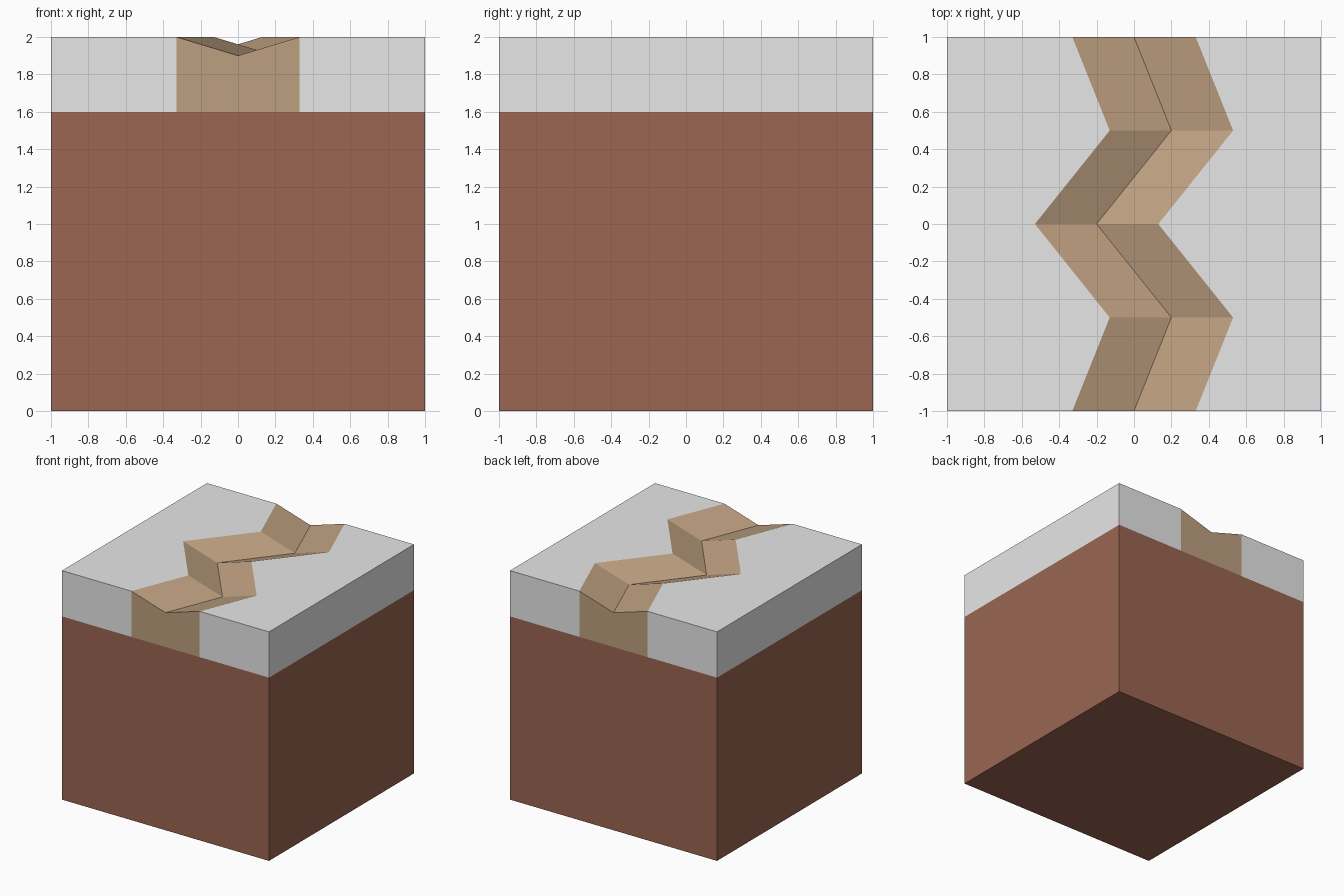
import bpy, bmesh

if "Cube" in bpy.data.objects:
    bpy.data.objects.remove(bpy.data.objects["Cube"])

SOIL_TOP, TOP, HALF, DIP = 1.6, 2.0, 0.33, 0.10
# zigzag centre line of the path: (y, x)
ROUTE = [(-1, 0), (-0.5, 0.2), (0, -0.2), (0.5, 0.2), (1, 0)]


def material(name, rgb):
    m = bpy.data.materials.new(name)
    m.diffuse_color = (*rgb, 1)
    m.use_nodes = True
    m.node_tree.nodes["Principled BSDF"].inputs["Base Color"].default_value = m.diffuse_color
    return m


def finish(name, bm, mat):
    me = bpy.data.meshes.new(name)
    bm.to_mesh(me)
    bm.free()
    me.materials.append(mat)
    ob = bpy.data.objects.new(name, me)
    bpy.context.collection.objects.link(ob)
    return ob


def loft(name, profile, skins, mat):
    """Sweep profile(c) along the route, skinning only the listed exposed edges."""
    bm = bmesh.new()
    rows = [[bm.verts.new((x, y, z)) for x, z in profile(c)] for y, c in ROUTE]
    for a, b in zip(rows, rows[1:]):
        for i in skins:
            bm.faces.new((a[i], b[i], b[i + 1], a[i + 1]))
    # end faces at front and back
    bm.faces.new(rows[0][::-1])
    bm.faces.new(rows[-1])
    bm.verts.ensure_lookup_table()
    bmesh.ops.delete(bm, geom=[v for v in bm.verts if not v.link_faces], context='VERTS')
    return finish(name, bm, mat)


soil = material("soil brown", (0.325, 0.132, 0.085))
stone = material("light grey", (0.8, 0.8, 0.8))
sand = material("path tan", (0.514, 0.352, 0.216))

# soil block, open where the top layer covers it
bm = bmesh.new()
bmesh.ops.create_cube(bm, size=2)
for v in bm.verts:
    v.co.z = SOIL_TOP if v.co.z > 0 else 0
bm.normal_update()
bmesh.ops.delete(bm, geom=[f for f in bm.faces if f.normal.z > 0.5], context='FACES')
finish("soil_block", bm, soil)

# ground layer on both sides of the path
loft("left_ground", lambda c: [(-1, SOIL_TOP), (-1, TOP), (c - HALF, TOP), (c - HALF, SOIL_TOP)],
     (0, 1), stone)
loft("right_ground", lambda c: [(c + HALF, SOIL_TOP), (c + HALF, TOP), (1, TOP), (1, SOIL_TOP)],
     (1, 2), stone)

# sunken V-shaped path
loft("zigzag_path", lambda c: [(c - HALF, SOIL_TOP), (c - HALF, TOP), (c, TOP - DIP),
                               (c + HALF, TOP), (c + HALF, SOIL_TOP)], (1, 2), sand)

# face every shell outward: upward tops, sides away from the centre
for ob in bpy.context.collection.objects:
    bm = bmesh.new()
    bm.from_mesh(ob.data)
    bm.normal_update()
    for f in bm.faces:
        c, n = f.calc_center_median(), f.normal
        side = n.z if n.z > 0.5 or (n.z < -0.5 and c.z > 1) else n.x * c.x + n.y * c.y + n.z * (c.z - 1)
        if side < 0:
            f.normal_flip()
    bm.to_mesh(ob.data)
    bm.free()
